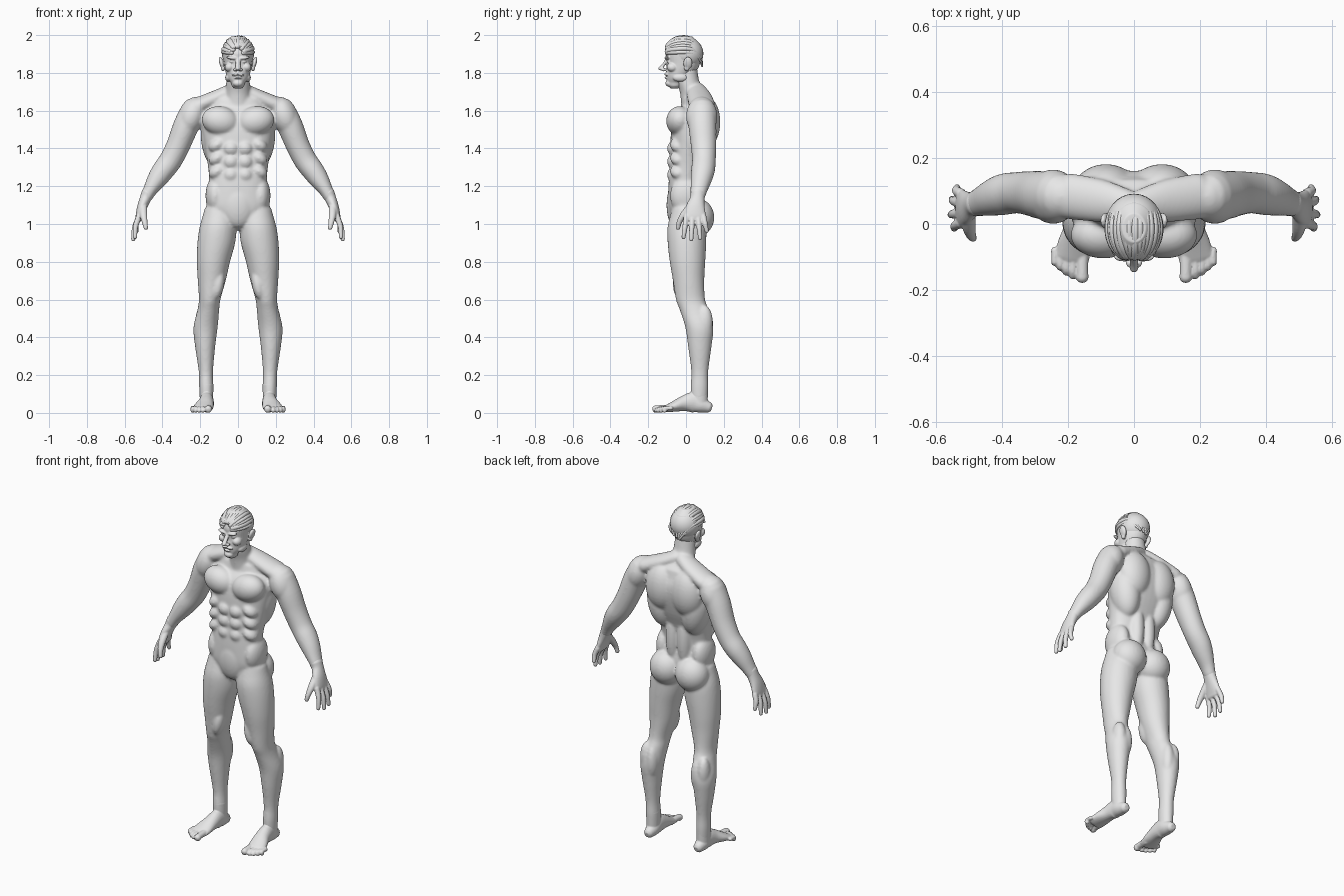
import bpy, bmesh, math, random
from mathutils import Vector, Matrix

cube = bpy.data.objects.get("Cube")
if cube:
    bpy.data.objects.remove(cube, do_unlink=True)
random.seed(4)
X, Y, Z = Vector((1, 0, 0)), Vector((0, 1, 0)), Vector((0, 0, 1))

clay = bpy.data.materials.new("clay_grey")
clay.use_nodes = True
clay.diffuse_color = (0.8, 0.8, 0.8, 1)
clay.node_tree.nodes["Principled BSDF"].inputs["Base Color"].default_value = clay.diffuse_color


def spline(rows, steps=4):
    """Catmull-Rom interpolation of rows of numbers."""
    result = []
    last = len(rows) - 1
    for i in range(last):
        a, b, c, d = rows[max(i - 1, 0)], rows[i], rows[i + 1], rows[min(i + 2, last)]
        for k in range(steps):
            t = k / steps
            result.append([q + t / 2 * (r - p + t * (2 * p - 5 * q + 4 * r - s + t * (3 * (q - r) + s - p)))
                           for p, q, r, s in zip(a, b, c, d)])
    return result + [list(rows[last])]


def loft(bm, rows, ref=None, mirror=False, power=2.0, sides=24):
    """Round-ended tube through rows of (x, y, z, radius across, radius along ref).
    Without ref the rings stay level."""
    rows = spline(rows)
    points = [Vector(r[:3]) for r in rows]
    rings = []
    for i, row in enumerate(rows):
        if ref is None:
            along, u = Z * (1 if points[-1].z > points[0].z else -1), Y
        else:
            along = (points[min(i + 1, len(rows) - 1)] - points[max(i - 1, 0)]).normalized()
            u = (ref - along * ref.dot(along)).normalized()
        v = along.cross(u)
        ring = (points[i], along, v * row[3], u * row[4], min(row[3:]))
        if i == 0:
            rings += [cap(ring, -0.87, 0.5), cap(ring, -0.5, 0.87)]
        rings.append(ring)
        if i == len(rows) - 1:
            rings += [cap(ring, 0.5, 0.87), cap(ring, 0.87, 0.5)]
    for sign in ((1, -1) if mirror else (1,)):
        loops = []
        for centre, _, v, u, _ in rings:
            loop = []
            for k in range(sides):
                angle = math.tau * k / sides
                c, s = (math.copysign(abs(w) ** (2 / power), w) for w in (math.cos(angle), math.sin(angle)))
                p = centre + v * c + u * s
                loop.append(bm.verts.new((p.x * sign, p.y, p.z)))
            loops.append(loop)
        for one, two in zip(loops, loops[1:]):
            for k in range(sides):
                j = (k + 1) % sides
                bm.faces.new((one[k], one[j], two[j], two[k]))
        bm.faces.new(loops[0])
        bm.faces.new(loops[-1])


def cap(ring, shift, scale):
    centre, along, v, u, r = ring
    return centre + along * r * shift, along, v * scale, u * scale, r


def blob(bm, centre, radii, tilt=0, mirror=True):
    """Ellipsoid, tilted about the depth axis."""
    matrix = (Matrix.Translation(centre) @ Matrix.Rotation(math.radians(tilt), 4, 'Y')
              @ Matrix.Diagonal((*radii, 1)))
    for sign in ((1, -1) if mirror else (1,)):
        bmesh.ops.create_uvsphere(bm, u_segments=28, v_segments=18, radius=1,
                                  matrix=Matrix.Diagonal((sign, 1, 1, 1)) @ matrix)


def finish(name, bm, voxel=None, smoothing=0):
    """Turn the pieces into one object, fused and softened if a voxel size is given."""
    bmesh.ops.recalc_face_normals(bm, faces=bm.faces[:])
    mesh = bpy.data.meshes.new(name)
    bm.to_mesh(mesh)
    bm.free()
    obj = bpy.data.objects.new(name, mesh)
    bpy.context.collection.objects.link(obj)
    if voxel:
        fuse = obj.modifiers.new("fuse", 'REMESH')
        fuse.mode = 'VOXEL'
        fuse.voxel_size = voxel
        soften = obj.modifiers.new("soften", 'SMOOTH')
        soften.factor = 0.5
        soften.iterations = smoothing
        bpy.context.view_layer.objects.active = obj
        for modifier in ("fuse", "soften"):
            bpy.ops.object.modifier_apply(modifier=modifier)
    obj.data.materials.clear()
    obj.data.materials.append(clay)
    obj.data.shade_smooth()
    return obj


# Body: trunk, neck and shoulder slope
body = bmesh.new()
loft(body, [(0, 0, 1.04, .14, .085), (0, 0, 1.1, .168, .095), (0, -.008, 1.2, .153, .085),
            (0, .005, 1.3, .158, .09), (0, .025, 1.4, .175, .108), (0, .04, 1.5, .19, .118),
            (0, .05, 1.57, .19, .11), (0, .06, 1.62, .15, .085)], power=2.3, sides=40)
loft(body, [(0, .055, 1.62, .08, .08), (0, .035, 1.69, .068, .066), (0, .012, 1.75, .063, .06),
            (0, 0, 1.82, .058, .06)])
loft(body, [(.02, .055, 1.71, .04, .05), (.1, .07, 1.675, .04, .065), (.2, .085, 1.63, .045, .07)],
     ref=Y, mirror=True)

# Trunk muscles
blob(body, (.093, -.033, 1.545), (.1, .072, .078), tilt=-12)     # chest
blob(body, (.085, .1, 1.54), (.1, .082, .14))                    # upper back
blob(body, (.115, .06, 1.44), (.08, .09, .16), tilt=8)           # side of back
blob(body, (.038, .055, 1.24), (.045, .055, .18))                # lower back
blob(body, (.12, 0, 1.15), (.052, .085, .1))                     # waist
blob(body, (.085, .06, 1.035), (.098, .09, .1))                  # buttock
blob(body, (0, -.055, 1.1), (.09, .048, .12), mirror=False)      # lower belly
for z in (1.4, 1.33, 1.26):                                      # stomach ridges
    blob(body, (.037, -.07, z), (.039, .03, .038))
    blob(body, (.11, -.04, z + .02), (.05, .045, .035), tilt=35)

# Arms
loft(body, [(.235, .085, 1.6, .068, .075), (.275, .087, 1.52, .068, .074), (.315, .093, 1.42, .063, .068),
            (.355, .095, 1.34, .061, .063), (.395, .09, 1.285, .059, .063), (.43, .08, 1.235, .052, .056),
            (.465, .068, 1.18, .038, .045), (.487, .061, 1.14, .032, .038)], ref=Y, mirror=True)
blob(body, (.245, .083, 1.57), (.07, .083, .108), tilt=-22)      # shoulder

# Legs
loft(body, [(.1, 0, 1.04, .088, .085), (.106, .004, .98, .098, .102), (.115, .005, .9, .1, .102),
            (.13, .008, .8, .088, .094), (.139, .014, .7, .074, .083), (.15, .024, .6, .057, .077),
            (.158, .046, .54, .058, .077), (.172, .071, .45, .064, .074), (.174, .073, .35, .053, .062),
            (.17, .073, .22, .038, .045), (.168, .071, .14, .038, .047), (.167, .07, .08, .036, .045)],
     mirror=True, sides=32)
blob(body, (.15, -.012, .6), (.035, .04, .045))                  # knee
blob(body, (.15, .1, .46), (.036, .045, .1))                     # inner calf
blob(body, (.19, .1, .48), (.036, .042, .09))                    # outer calf
blob(body, (.105, -.03, .68), (.032, .04, .08), tilt=-10)        # inner thigh
finish("body", body, .007, 9)

# Feet with toes
feet = bmesh.new()
loft(feet, [(.167, .071, .15, .037, .046), (.167, .07, .05, .035, .045)], mirror=True)
loft(feet, [(.165, .112, .032, .031, .03), (.165, .08, .042, .042, .037), (.166, .04, .056, .055, .038),
            (.17, -.01, .05, .042, .042), (.18, -.06, .035, .029, .051), (.188, -.1, .023, .02, .053)],
     ref=X, mirror=True)
for x, tip, r in ((.157, -.16, .02), (.186, -.155, .013), (.206, -.145, .012),
                  (.224, -.13, .012), (.24, -.113, .012)):
    loft(feet, [(x, -.08, .025, r, r), (x, tip / 2 - .06, .024, r * .85, r * .9), (x, tip, r, r, r)],
         ref=X, mirror=True, sides=14)
finish("feet", feet, .004, 3)

# Hands with fingers and thumb
hands = bmesh.new()
loft(hands, [(.478, .063, 1.165, .033, .039), (.49, .06, 1.135, .03, .038), (.508, .05, 1.09, .026, .05),
             (.522, .047, 1.045, .02, .058), (.526, .047, 1.025, .016, .054)], ref=Y, mirror=True)
for base, tip_x, tip_y, tip_z in ((.003, .545, -.013, .93), (.033, .555, .028, .918),
                                  (.064, .552, .075, .925), (.092, .537, .11, .962)):
    loft(hands, [(.524, base, 1.04, .016, .016), ((.524 + tip_x) / 2 + .008, (base + tip_y) / 2, (1.04 + tip_z) / 2,
                                                  .014, .014), (tip_x, tip_y, tip_z, .011, .011)],
         ref=Y, mirror=True, sides=14)
loft(hands, [(.502, .03, 1.1, .02, .022), (.5, -.012, 1.05, .018, .02), (.494, -.035, 1.01, .014, .015),
             (.488, -.042, .98, .012, .012)], ref=X, mirror=True, sides=14)
finish("hands", hands, .004, 3)

# Head and face
head = bmesh.new()
loft(head, [(0, -.06, 1.75, .038, .04), (0, -.045, 1.775, .056, .058), (0, -.025, 1.81, .067, .08),
            (0, -.014, 1.85, .074, .088), (0, -.012, 1.9, .079, .096), (0, -.012, 1.93, .072, .088)], sides=32)
blob(head, (.03, -.1, 1.879), (.032, .014, .009), tilt=-8)       # brow
blob(head, (.03, -.088, 1.86), (.016, .014, .009))               # eye
blob(head, (.045, -.072, 1.83), (.026, .03, .024), tilt=25)      # cheek
blob(head, (.014, -.118, 1.817), (.011, .013, .009))             # nostril
blob(head, (.012, -.101, 1.793), (.022, .014, .007), tilt=12)    # upper lip
blob(head, (0, -.1, 1.774), (.022, .014, .006), mirror=False)    # lower lip
blob(head, (0, -.085, 1.745), (.028, .024, .02), mirror=False)   # chin
blob(head, (.05, -.03, 1.775), (.018, .04, .022))                # jaw
loft(head, [(0, -.098, 1.875, .012, .01), (0, -.118, 1.845, .013, .01), (0, -.134, 1.825, .013, .014)],
     sides=14)                                                   # nose
blob(head, (.087, .01, 1.852), (.012, .024, .034), tilt=15)      # ear
blob(head, (.079, .004, 1.825), (.012, .013, .016))              # ear lobe
finish("head", head, .004, 2)

# Swept-back hair: scalp cover and strands
hair = bmesh.new()
blob(hair, (0, .002, 1.902), (.085, .09, .087), mirror=False)
count = 17
for i in range(count):
    phi = math.radians(-84 + 168 * i / (count - 1) + random.uniform(-3, 3))
    size = random.uniform(.011, .015)
    start, end = random.uniform(20, 32), random.uniform(150, 172)
    path = []
    for k in range(7):
        degrees = start + (end - start) * k / 6
        th = math.radians(degrees)
        droop = .075 * (max(0, degrees - 100) / 70) ** 2
        width = size * (1 - .55 * (k / 6) ** 2)
        path.append((.08 * math.sin(th) * math.sin(phi), -.01 - .097 * math.cos(th),
                     1.904 + .083 * math.sin(th) * math.cos(phi) - droop, width, width))
    loft(hair, path, ref=Vector((math.cos(phi), 0, -math.sin(phi))), sides=10)
finish("hair", hair)
